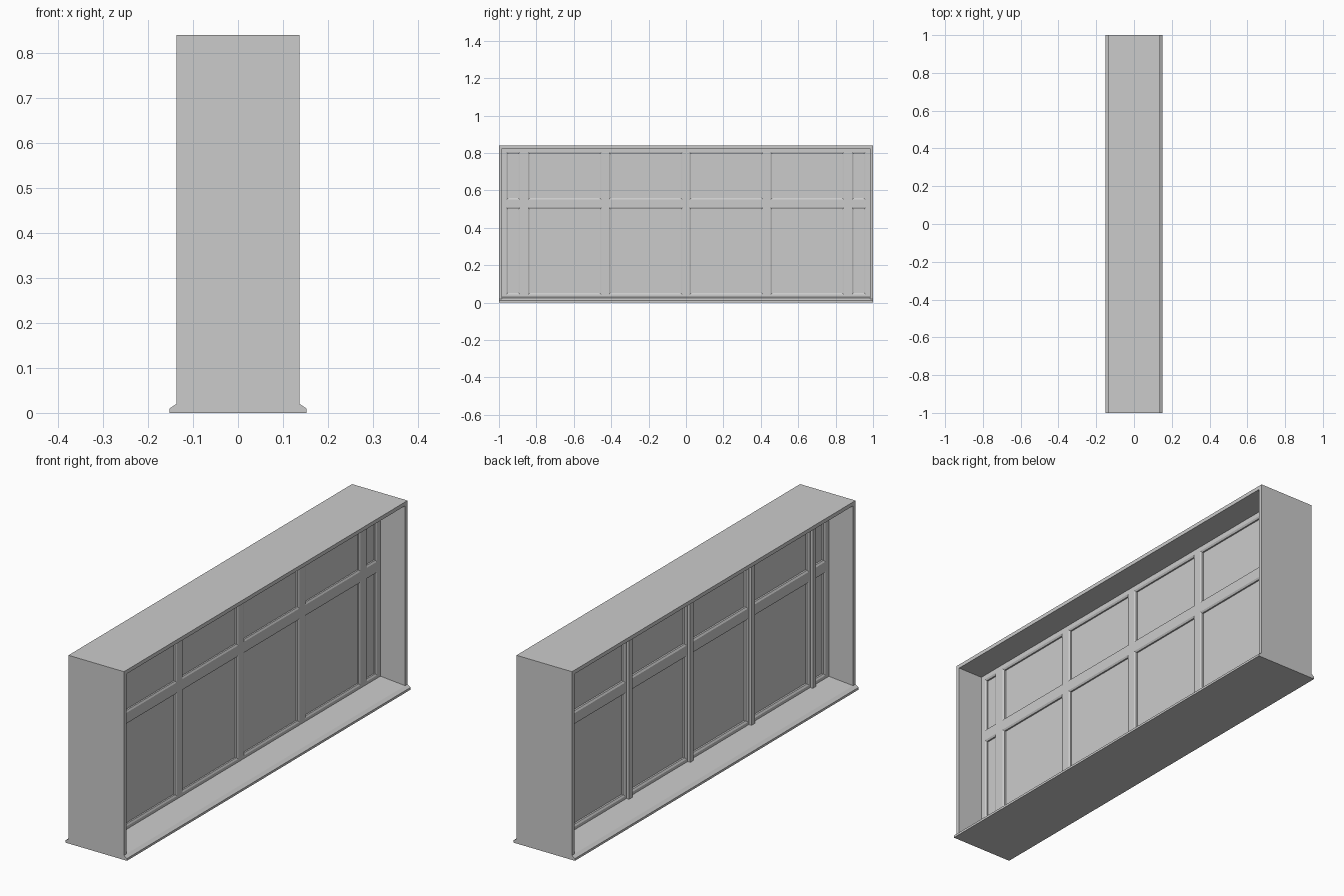
import bpy, bmesh

if "Cube" in bpy.data.objects:
    bpy.data.objects.remove(bpy.data.objects["Cube"])


def mesh_object(name, bm):
    bmesh.ops.recalc_face_normals(bm, faces=bm.faces)
    me = bpy.data.meshes.new(name)
    bm.to_mesh(me)
    bm.free()
    ob = bpy.data.objects.new(name, me)
    bpy.context.collection.objects.link(ob)
    return ob


def box(name, x0, x1, y0, y1, z0, z1):
    bm = bmesh.new()
    bmesh.ops.create_cube(bm, size=1)
    for v in bm.verts:
        v.co = (x1 if v.co.x > 0 else x0, y1 if v.co.y > 0 else y0, z1 if v.co.z > 0 else z0)
    return mesh_object(name, bm)


def extrude_y(name, profile, y0, y1):
    bm = bmesh.new()
    f = bm.faces.new([bm.verts.new((x, y0, z)) for x, z in profile])
    ext = bmesh.ops.extrude_face_region(bm, geom=[f])
    for v in ext["geom"]:
        if isinstance(v, bmesh.types.BMVert):
            v.co.y = y1
    return mesh_object(name, bm)


def bead(name, xf, xp, y0, y1, z0, z1, w):
    """Sloped moulding ring from the bar face xf down to the glass xp."""
    bm = bmesh.new()
    rings = []
    for x, d in ((xf, 0), (xp + (xf - xp) * 0.6, w), (xp, w)):
        rings.append([bm.verts.new((x, y, z)) for y, z in
                      ((y0 + d, z0 + d), (y1 - d, z0 + d), (y1 - d, z1 - d), (y0 + d, z1 - d))])
    for a, b in zip(rings, rings[1:]):
        for i in range(4):
            j = (i + 1) % 4
            bm.faces.new((a[i], a[j], b[j], b[i]))
    return mesh_object(name, bm)


D, T, TOP = 0.137, 0.017, 0.84      # half depth, board thickness, height
XF, XB = 0.015, -0.017              # faces of the window grid
GLASS = 0.004

# surrounding box: jambs, head, chamfered sill
box("jamb_left", -D, D, -1, -1 + T, 0.01, TOP)
box("jamb_right", -D, D, 1 - T, 1, 0.01, TOP)
box("head", -D, D, -1 + T, 1 - T, TOP - T, TOP)
half = [(0.152, 0), (0.152, 0.01), (D, 0.02), (0.015, 0.03)]
extrude_y("sill", half + [(-x, z) for x, z in reversed(half)], -1, 1)

# pane openings
cols = [(-0.96, -0.887), (-0.844, -0.452), (-0.413, -0.019),
        (0.019, 0.413), (0.452, 0.844), (0.887, 0.96)]
rows = [(0.043, 0.507), (0.55, 0.803)]

# full-height stiles fill the gaps between columns
edges = [-1 + T] + [e for c in cols for e in c] + [1 - T]
for y0, y1 in zip(edges[::2], edges[1::2]):
    box("stile", XB, XF, y0, y1, 0.02, TOP - T)

# rails, glass and mouldings in each column
for y0, y1 in cols:
    for z0, z1 in ((0.02, rows[0][0]), (rows[0][1], rows[1][0]), (rows[1][1], TOP - T)):
        box("rail", XB, XF, y0, y1, z0, z1)
    for z0, z1 in rows:
        box("glass_pane", -GLASS, GLASS, y0, y1, z0, z1)
        bead("bead_outer", XF, GLASS, y0, y1, z0, z1, 0.008)
        bead("bead_inner", XB, -GLASS, y0, y1, z0, z1, 0.008)

# raised cover strips on the far side of the posts
for y in (-0.865, -0.432, 0, 0.432, 0.865):
    box("cover_strip", XB - 0.012, XB, y - 0.012, y + 0.012, 0.025, TOP - T)
